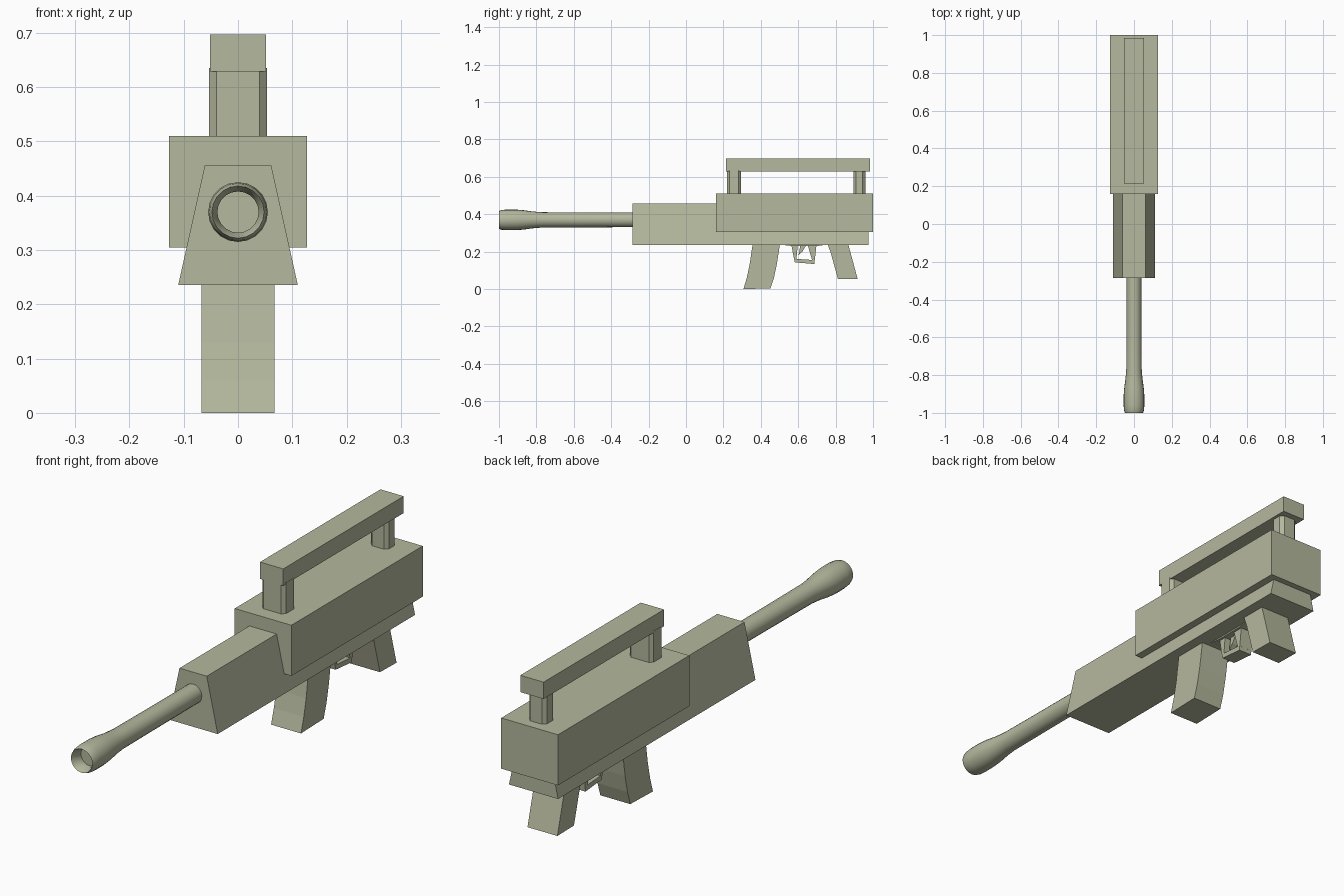
import bpy
import math
from mathutils import Vector

cube = bpy.data.objects.get("Cube")
if cube:
    bpy.data.objects.remove(cube, do_unlink=True)

olive = bpy.data.materials.new("pale olive")
olive.use_nodes = True
colour = (0.46, 0.48, 0.34, 1)
olive.diffuse_color = colour
olive.node_tree.nodes["Principled BSDF"].inputs["Base Color"].default_value = colour


def loft(name, rings, smooth=False):
    """Skin a list of equal-length point rings and cap both ends."""
    n = len(rings[0])
    verts = [Vector(p) for ring in rings for p in ring]
    faces = [list(range(n)), list(range(len(verts) - n, len(verts)))]
    for r in range(len(rings) - 1):
        for i in range(n):
            j = (i + 1) % n
            faces.append([r * n + i, r * n + j, (r + 1) * n + j, (r + 1) * n + i])
    mesh = bpy.data.meshes.new(name)
    mesh.from_pydata(verts, [], faces)
    mesh.materials.append(olive)
    obj = bpy.data.objects.new(name, mesh)
    bpy.context.collection.objects.link(obj)
    bpy.ops.object.select_all(action="DESELECT")
    obj.select_set(True)
    bpy.context.view_layer.objects.active = obj
    bpy.ops.object.mode_set(mode="EDIT")
    bpy.ops.mesh.select_all(action="SELECT")
    bpy.ops.mesh.normals_make_consistent(inside=False)
    bpy.ops.object.mode_set(mode="OBJECT")
    if smooth:
        bpy.ops.object.shade_smooth_by_angle(angle=math.radians(35))
    return obj


def side_prism(name, outline, half_width):
    """Extrude a (y, z) outline across the width."""
    return loft(name, [[(x, y, z) for y, z in outline] for x in (-half_width, half_width)])


def box(name, half_width, y0, y1, z0, z1):
    return side_prism(name, [(y0, z0), (y1, z0), (y1, z1), (y0, z1)], half_width)


# Body: a trapezoid section run along the length
section = [(-0.11, 0.236), (0.11, 0.236), (0.061, 0.457), (-0.061, 0.457)]
loft("body", [[(x, y, z) for x, z in section] for y in (-0.287, 0.975)])
box("receiver", 0.127, 0.16, 1.0, 0.305, 0.51)
box("carry_bar", 0.052, 0.215, 0.985, 0.629, 0.697)


# Carry bar posts with chamfered corners
def post(name, y, half_x, half_y, cut):
    outline = []
    for sx, sy in ((1, 1), (-1, 1), (-1, -1), (1, -1)):
        corner = [(sx * half_x, sy * (half_y - cut)), (sx * (half_x - cut), sy * half_y)]
        outline += corner if sx == sy else corner[::-1]
    loft(name, [[(px, y + py, z) for px, py in outline] for z in (0.5, 0.635)])


post("front_post", 0.257, 0.053, 0.038, 0.013)
post("rear_post", 0.927, 0.04, 0.032, 0.014)

# Barrel: turned profile with a flared, recessed muzzle
profile = [(-0.27, 0.039), (-0.6, 0.04), (-0.77, 0.041), (-0.82, 0.045),
           (-0.87, 0.052), (-0.91, 0.055), (-0.96, 0.055), (-0.985, 0.053),
           (-1.0, 0.048), (-0.995, 0.045), (-0.985, 0.043), (-0.975, 0.038),
           (-0.95, 0.038)]
sides = 20
angles = [math.tau * i / sides for i in range(sides)]
loft("barrel", [[(r * math.cos(a), y, 0.37 + r * math.sin(a)) for a in angles]
                for y, r in profile], smooth=True)

# Grips
side_prism("front_grip", [(0.357, 0.245), (0.34, 0.13), (0.325, 0.06), (0.307, 0.0),
                          (0.452, 0.004), (0.47, 0.06), (0.485, 0.13), (0.503, 0.245)], 0.067)
side_prism("rear_grip", [(0.755, 0.245), (0.775, 0.19), (0.812, 0.055),
                         (0.918, 0.053), (0.866, 0.245)], 0.067)

# Trigger guard and trigger
side_prism("guard_plate", [(0.5, 0.238), (0.57, 0.23), (0.7, 0.23), (0.756, 0.238)], 0.04)
side_prism("guard_base", [(0.578, 0.162), (0.582, 0.143), (0.686, 0.134), (0.688, 0.155)], 0.03)
side_prism("guard_front", [(0.563, 0.238), (0.598, 0.238), (0.59, 0.158), (0.578, 0.158)], 0.03)
side_prism("guard_rear", [(0.65, 0.238), (0.698, 0.238), (0.688, 0.152), (0.675, 0.152)], 0.03)
side_prism("trigger", [(0.612, 0.238), (0.645, 0.238), (0.622, 0.2), (0.602, 0.182)], 0.012)
